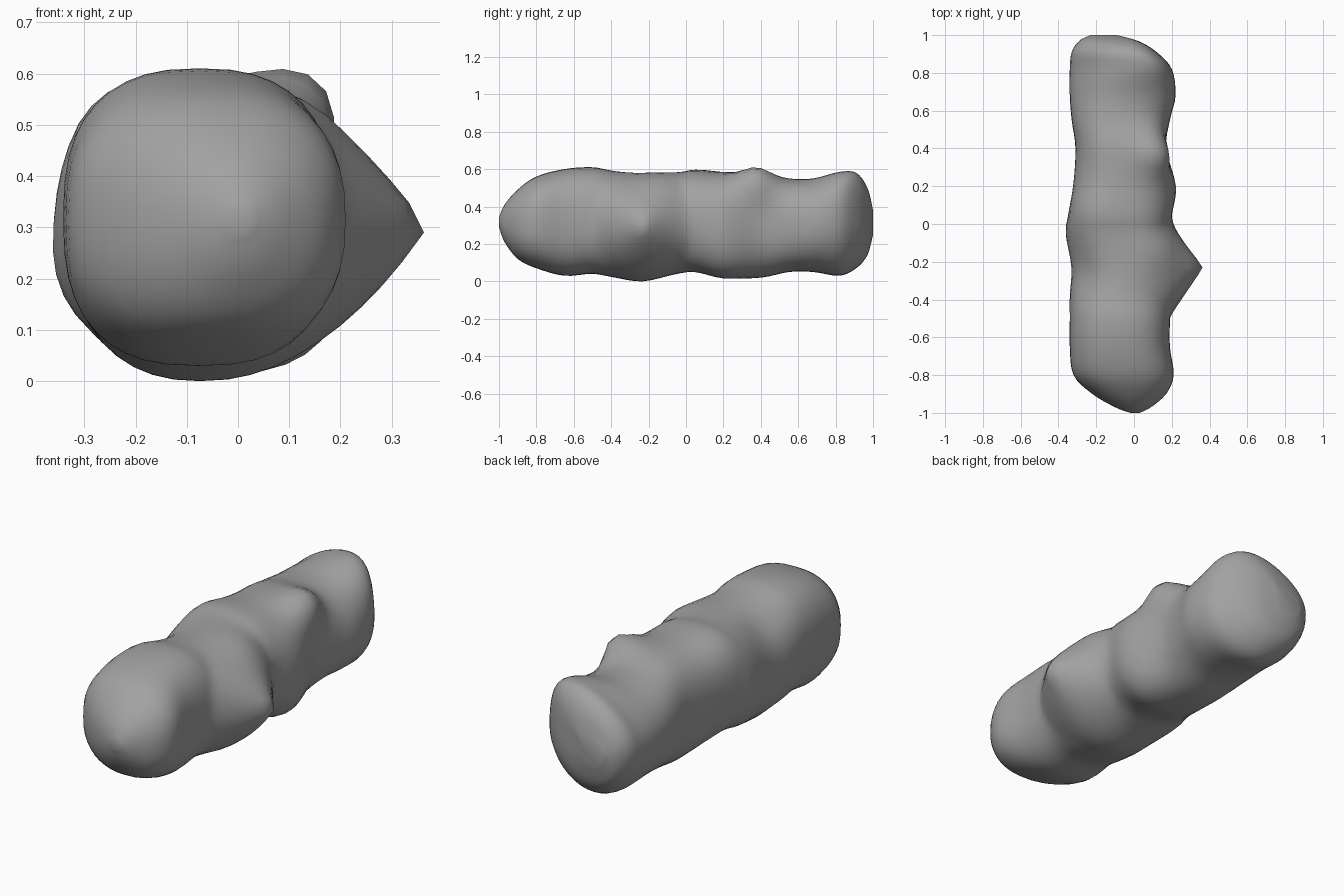
import bpy, bmesh, math
from mathutils import Vector

cube = bpy.data.objects.get("Cube")
if cube:
    bpy.data.objects.remove(cube, do_unlink=True)

SIDES = 40
STEPS = 4

# Cross-sections along the body: y, left x, right x, bottom z, top z, squareness
SECTIONS = [
    (-1, -.02, .03, .29, .34, 2), (-.97, -.1, .09, .21, .41, 2.1),
    (-.9, -.22, .17, .12, .49, 2.3), (-.8, -.32, .21, .07, .56, 2.5),
    (-.65, -.34, .19, .03, .6, 2.6), (-.5, -.34, .19, .04, .61, 2.5),
    (-.38, -.34, .19, .02, .59, 2.4), (-.23, -.33, .18, 0, .58, 2.3),
    (-.05, -.35, .18, .04, .58, 2.3), (.05, -.34, .2, .05, .59, 2.3),
    (.2, -.32, .22, .02, .58, 2.3), (.4, -.31, .17, .02, .58, 2.4),
    (.55, -.33, .19, .05, .55, 2.4), (.68, -.34, .22, .05, .55, 2.2),
    (.82, -.34, .2, .03, .585, 2), (.91, -.33, .12, .07, .58, 2),
    (.97, -.29, .02, .14, .5, 2.1), (1, -.23, -.1, .25, .38, 2),
]

# Soft lumps and dents: centre, push, radius
SWELLS = [
    (Vector((.13, .38, .55)), .095, .11),    # knob, upper left edge
    (Vector((.12, -.12, .52)), .025, .13),   # ridge above the cone
    (Vector((.12, .2, .1)), .02, .14),       # low swelling, left side
    (Vector((-.26, .12, .54)), .03, .15),    # shoulder, upper right edge
    (Vector((-.26, -.28, .54)), -.02, .13),  # dent in front of the shoulder
    (Vector((-.32, -.03, .19)), .018, .15),  # low swelling, right side
]


def smooth_sections():
    """Interpolate the sections with a smooth curve."""
    last = len(SECTIONS) - 1
    for i in range(last):
        a, b, c, d = [SECTIONS[min(max(i + k, 0), last)] for k in (-1, 0, 1, 2)]
        for s in range(STEPS):
            t = s / STEPS
            yield [q + t / 2 * (r - p + t * (2*p - 5*q + 4*r - u + t * (3*(q - r) + u - p)))
                   for p, q, r, u in zip(a, b, c, d)]
    yield SECTIONS[last]


def power(v, e):
    return math.copysign(abs(v) ** (2 / e), v)


def sculpt(p, outward):
    # Top ridge of the rear end leans to the left side
    p.x += .1 * max(0, outward.z) ** 2 * math.exp(-((p.y - .88) / .16) ** 2)
    # Pointed cone on the left side
    if p.x > -.06:
        r = math.hypot((p.y + .23) / .27, (p.z - .3) / .31)
        p.x += .19 * max(0, 1 - r) ** 1.15
    lift = sum(push * math.exp(-((p - centre).length / radius) ** 2)
               for centre, push, radius in SWELLS)
    return p + outward * lift


# Lumpy body, lofted through the sections
bm = bmesh.new()
rings = []
for y, x0, x1, z0, z1, e in smooth_sections():
    middle = Vector(((x0 + x1) / 2, y, (z0 + z1) / 2))
    ring = []
    for k in range(SIDES):
        a = math.tau * k / SIDES
        out = Vector((math.cos(a), 0, math.sin(a)))
        p = middle + Vector((power(out.x, e) * (x1 - x0) / 2, 0,
                             power(out.z, e) * (z1 - z0) / 2))
        ring.append(bm.verts.new(sculpt(p, out)))
    rings.append(ring)
for a, b in zip(rings, rings[1:]):
    for k in range(SIDES):
        n = (k + 1) % SIDES
        bm.faces.new((a[k], a[n], b[n], b[k]))
bm.faces.new(rings[0])
bm.faces.new(rings[-1])
bmesh.ops.recalc_face_normals(bm, faces=bm.faces)
for f in bm.faces:
    f.smooth = True
mesh = bpy.data.meshes.new("lumpy_body")
bm.to_mesh(mesh)
bm.free()
body = bpy.data.objects.new("lumpy_body", mesh)
bpy.context.collection.objects.link(body)

# Plain grey
grey = bpy.data.materials.new("grey")
grey.use_nodes = True
colour = (.36, .36, .36, 1)
grey.diffuse_color = colour
grey.node_tree.nodes["Principled BSDF"].inputs["Base Color"].default_value = colour
mesh.materials.append(grey)
